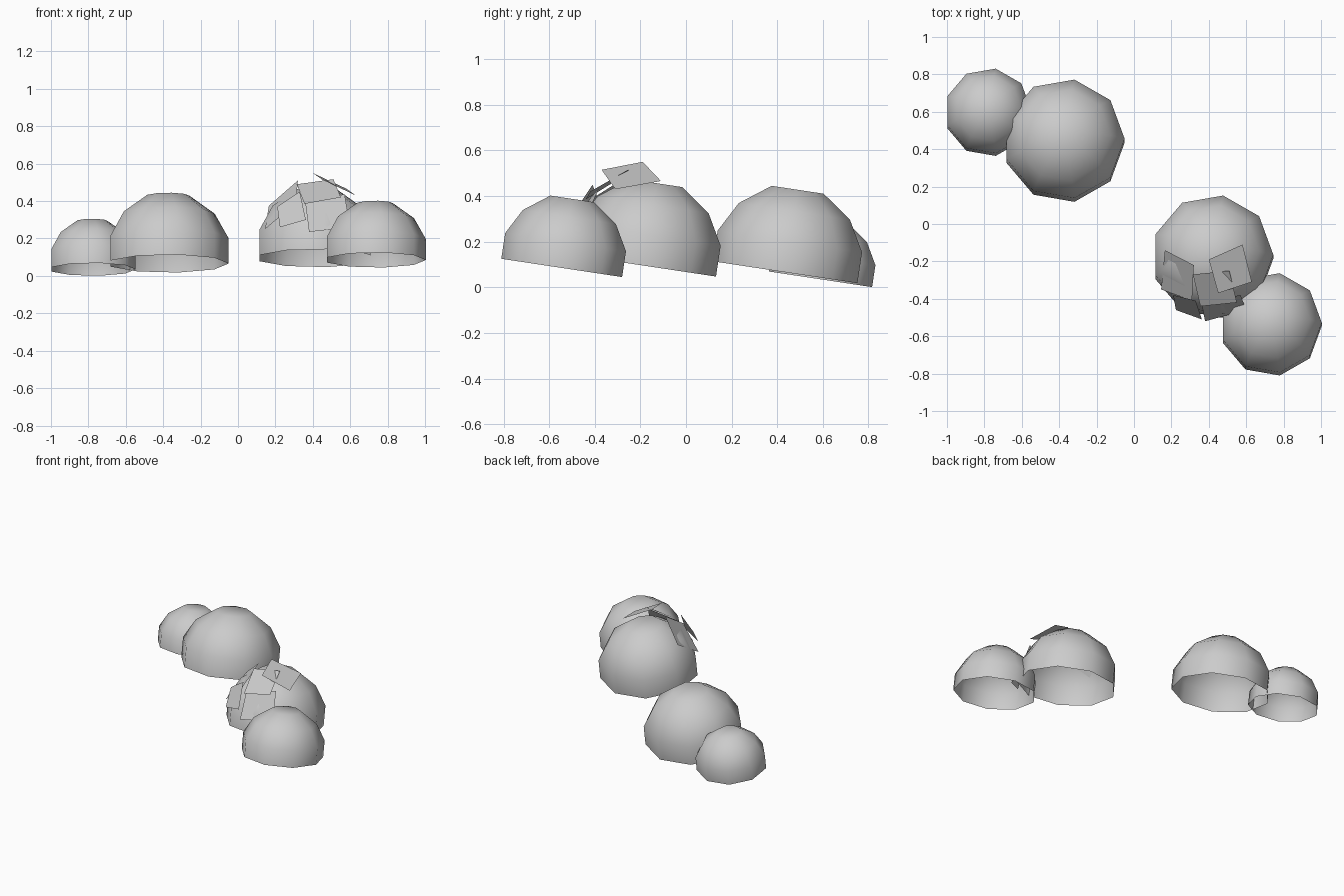
import bpy, bmesh
from math import sin, cos, radians, tau
from mathutils import Matrix, Vector

if "Cube" in bpy.data.objects:
    bpy.data.objects.remove(bpy.data.objects["Cube"])

SIDES = 9
TILT = radians(-8.6)
# dome profile (radius, height along axis), for a unit base radius
PROFILE = [(1.0, 0.0), (1.0, 0.42), (0.77, 0.83), (0.36, 1.125)]


def finish(name, bm, smooth):
    mesh = bpy.data.meshes.new(name)
    bm.to_mesh(mesh)
    bm.free()
    for p in mesh.polygons:
        p.use_smooth = smooth
    obj = bpy.data.objects.new(name, mesh)
    bpy.context.collection.objects.link(obj)
    return obj


def dome(name, centre, radius):
    """Open-bottomed nine-sided dome, tipped backwards."""
    bm = bmesh.new()
    rings = [[bm.verts.new((r * radius * cos(tau * i / SIDES),
                            r * radius * sin(tau * i / SIDES), h * radius))
              for i in range(SIDES)] for r, h in PROFILE]
    for a, b in zip(rings, rings[1:]):
        for i in range(SIDES):
            j = (i + 1) % SIDES
            bm.faces.new((a[i], a[j], b[j], b[i]))
    bm.faces.new(rings[-1])
    bm.transform(Matrix.Translation(Vector(centre)) @ Matrix.Rotation(TILT, 4, 'X'))
    finish(name, bm, True)


def plate(name, *corners):
    """Thin loose square panel."""
    bm = bmesh.new()
    bm.faces.new([bm.verts.new(c) for c in corners])
    finish(name, bm, False)


# domes
dome("back_small_dome", (-0.78, 0.59, 0.035), 0.232)
dome("back_large_dome", (-0.375, 0.435, 0.066), 0.325)
dome("front_large_dome", (0.42, -0.185, 0.095), 0.325)
dome("front_small_dome", (0.732, -0.545, 0.085), 0.272)

# loose panels scattered over the front large dome
plate("top_panel", (0.40, -0.19, 0.55), (0.58, -0.11, 0.466),
      (0.63, -0.31, 0.43), (0.45, -0.37, 0.515))
plate("left_panel", (0.165, -0.14, 0.375), (0.32, -0.22, 0.51),
      (0.31, -0.41, 0.39), (0.145, -0.35, 0.25))
plate("upper_front_panel", (0.315, -0.27, 0.49), (0.51, -0.25, 0.517),
      (0.55, -0.42, 0.42), (0.355, -0.44, 0.385))
plate("lower_front_panel", (0.36, -0.42, 0.39), (0.57, -0.38, 0.437),
      (0.60, -0.46, 0.26), (0.38, -0.52, 0.235))
plate("lower_left_panel", (0.21, -0.38, 0.37), (0.33, -0.41, 0.45),
      (0.363, -0.51, 0.30), (0.224, -0.46, 0.26))
plate("inner_panel", (0.56, -0.45, 0.30), (0.68, -0.36, 0.25),
      (0.71, -0.40, 0.11), (0.58, -0.49, 0.15))
